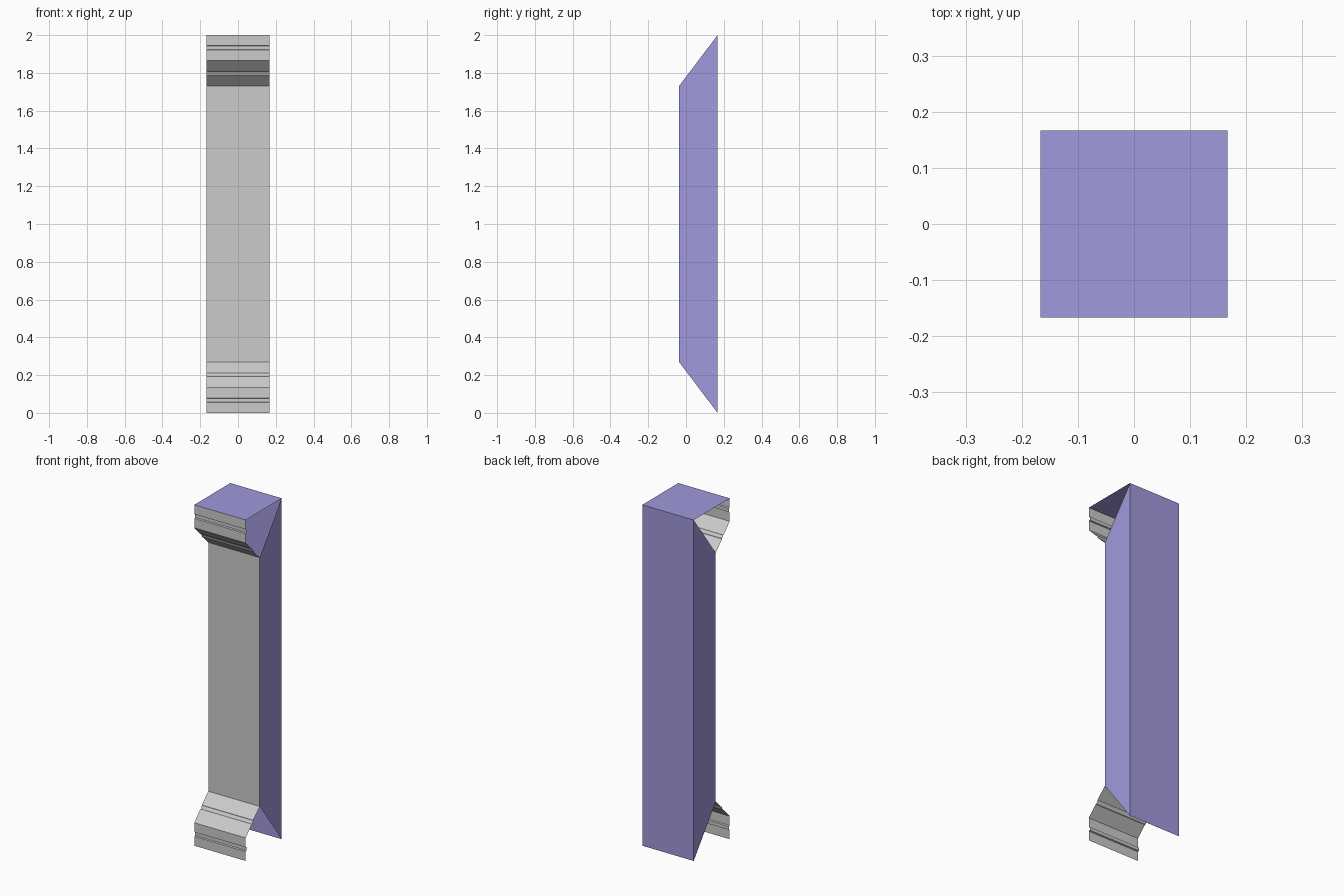
import bpy

if "Cube" in bpy.data.objects:
    bpy.data.objects.remove(bpy.data.objects["Cube"])

W = 0.167          # half width and half depth
H = 2.0
SHAFT_Y = -0.037   # front plane of the shaft


def make_object(name, verts, faces, material=None):
    mesh = bpy.data.meshes.new(name)
    mesh.from_pydata(verts, [], faces)
    obj = bpy.data.objects.new(name, mesh)
    bpy.context.collection.objects.link(obj)
    if material:
        mesh.materials.append(material)
    return obj


def strip(name, profile):
    """Sweep an open (y, z) profile across the full width."""
    verts = [(x, y, z) for y, z in profile for x in (-W, W)]
    faces = [(2 * i, 2 * i + 1, 2 * i + 3, 2 * i + 2) for i in range(len(profile) - 1)]
    return make_object(name, verts, faces)


purple = bpy.data.materials.new("purple_panel")
purple.diffuse_color = (0.35, 0.32, 0.71, 1)
purple.use_nodes = True
purple.node_tree.nodes["Principled BSDF"].inputs["Base Color"].default_value = purple.diffuse_color

# Front moulding: grooved plinth block, stepped slope, then the shaft, mirrored at the top
base = [(-W, 0), (-W, 0.055), (-W + 0.008, 0.058), (-W + 0.008, 0.077), (-W, 0.08),
        (-W, 0.135), (-0.114, 0.19), (-0.106, 0.192), (-0.097, 0.207),
        (-0.097, 0.212), (SHAFT_Y, 0.27)]
strip("front_moulding", base + [(y, H - z) for y, z in reversed(base)])

# Side panels with mitred ends
for name, x, order in (("left_panel", -W, (3, 2, 1, 0)), ("right_panel", W, (0, 1, 2, 3))):
    make_object(name, [(x, SHAFT_Y, 0.27), (x, W, 0), (x, W, H), (x, SHAFT_Y, H - 0.27)],
                [order], purple)

# Back panel and top cap (the underside stays open)
make_object("back_panel", [(W, W, 0), (-W, W, 0), (-W, W, H), (W, W, H)], [(0, 1, 2, 3)], purple)
make_object("top_cap", [(-W, -W, H), (W, -W, H), (W, W, H), (-W, W, H)], [(0, 1, 2, 3)], purple)
